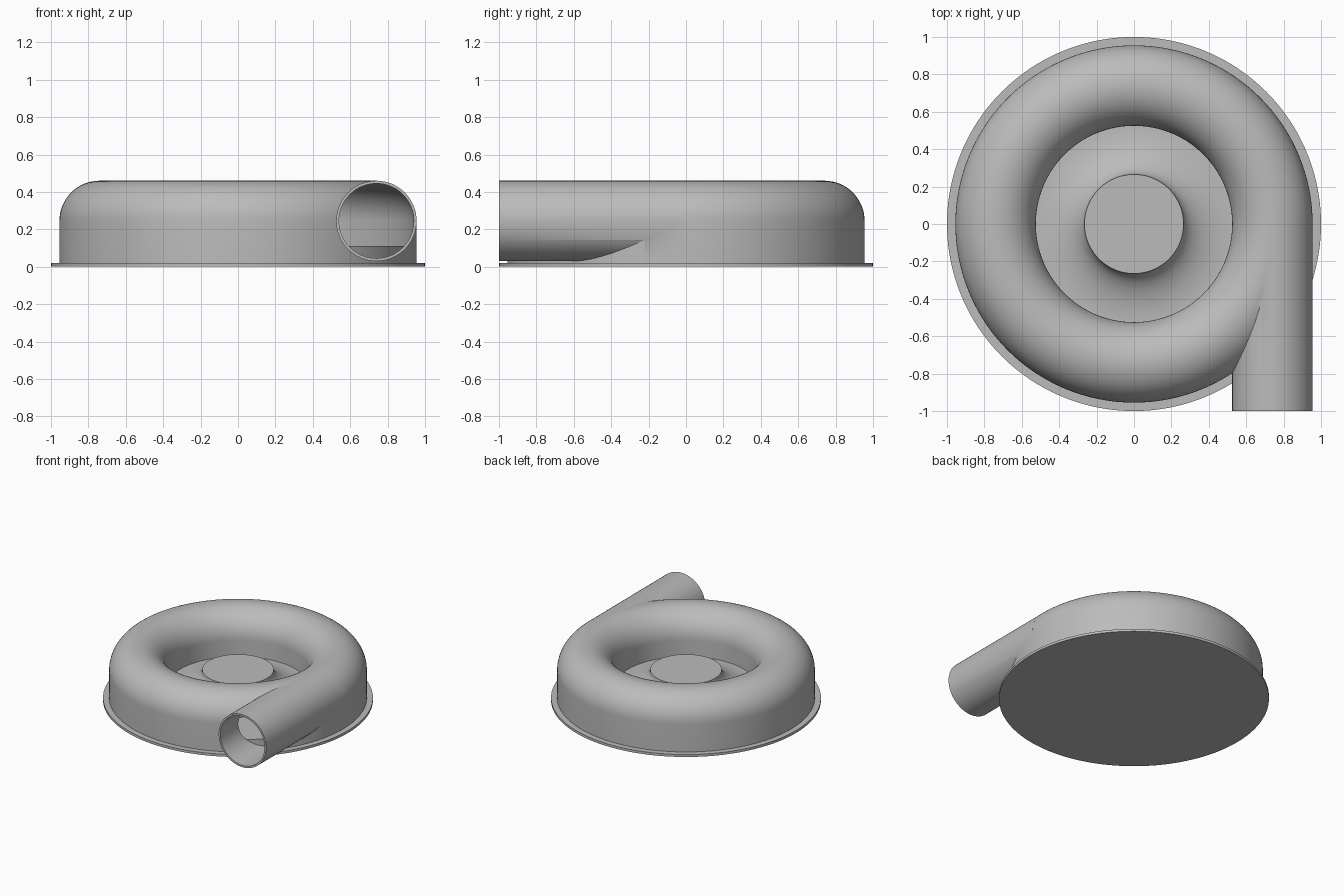
import bpy
import bmesh
from math import pi, cos, sin, radians
from mathutils import Matrix, Vector

cube = bpy.data.objects.get("Cube")
if cube:
    bpy.data.objects.remove(cube, do_unlink=True)

grey = bpy.data.materials.new("plain grey")
grey.use_nodes = True
grey.diffuse_color = (0.5, 0.5, 0.5, 1)
grey.node_tree.nodes["Principled BSDF"].inputs["Base Color"].default_value = (0.5, 0.5, 0.5, 1)

RING = 0.74      # radius of the channel centre line
AXIS_Z = 0.245   # height of the channel centre
TUBE = 0.215     # outer channel radius
BORE = 0.2       # inner channel radius
SEGMENTS = 160


def make_object(name, bm):
    bmesh.ops.recalc_face_normals(bm, faces=bm.faces)
    mesh = bpy.data.meshes.new(name)
    bm.to_mesh(mesh)
    bm.free()
    mesh.materials.append(grey)
    obj = bpy.data.objects.new(name, mesh)
    bpy.context.collection.objects.link(obj)
    return obj


def lathe(name, profile):
    """Spin a closed (radius, height) outline around the z axis."""
    bm = bmesh.new()
    verts = [bm.verts.new((r, 0, z)) for r, z in profile]
    edges = [bm.edges.new((a, b)) for a, b in zip(verts, verts[1:] + verts[:1])]
    bmesh.ops.spin(bm, geom=verts + edges, cent=(0, 0, 0), axis=(0, 0, 1),
                   angle=2 * pi, steps=SEGMENTS, use_merge=True)
    bmesh.ops.remove_doubles(bm, verts=bm.verts, dist=1e-5)
    return make_object(name, bm)


def channel(name, radius, bottom):
    """Ring with straight walls and a half-round roof."""
    arch = [(RING + radius * cos(pi * i / 32), AXIS_Z + radius * sin(pi * i / 32))
            for i in range(33)]
    return lathe(name, [(RING + radius, bottom)] + arch + [(RING - radius, bottom)])


def pipe(name, radius, front, back):
    """Solid round bar along y."""
    bm = bmesh.new()
    place = (Matrix.Translation(Vector((RING, (front + back) / 2, AXIS_Z)))
             @ Matrix.Rotation(pi / 2, 4, 'X'))
    bmesh.ops.create_cone(bm, cap_ends=True, segments=64, radius1=radius,
                          radius2=radius, depth=back - front, matrix=place)
    return make_object(name, bm)


def smooth(obj):
    bpy.ops.object.select_all(action='DESELECT')
    obj.select_set(True)
    bpy.context.view_layer.objects.active = obj
    bpy.ops.object.shade_smooth_by_angle(angle=radians(30))


# Hollow scroll housing with its straight outlet
housing = channel("scroll_housing", TUBE, 0.015)
steps = [(pipe("outlet_shell", TUBE, -1, -0.03), 'UNION'),
         (channel("channel_cutter", BORE, -0.1), 'DIFFERENCE'),
         (pipe("outlet_cutter", BORE, -1.1, -0.03), 'DIFFERENCE')]
for tool, operation in steps:
    tool.hide_render = True
    mod = housing.modifiers.new(tool.name, 'BOOLEAN')
    mod.operation = operation
    mod.solver = 'EXACT'
    mod.object = tool
bpy.context.view_layer.update()
graph = bpy.context.evaluated_depsgraph_get()
result = bpy.data.meshes.new_from_object(housing.evaluated_get(graph))
housing.modifiers.clear()
housing.data = result
for tool, _ in steps:
    bpy.data.objects.remove(tool, do_unlink=True)

# Flat base flange
base = lathe("base_flange", [(0, 0), (1, 0), (1, 0.02), (0, 0.02)])

# Back plate rising in a concave flare to the flat hub
flare = [(0.53 - 0.265 * cos(pi * i / 32), 0.25 - 0.14 * sin(pi * i / 32))
         for i in range(17)]
hub = lathe("hub_plate", [(0, 0.01), (0, 0.25)] + flare + [(0.935, 0.11), (0.935, 0.01)])

for part in (housing, base, hub):
    smooth(part)
